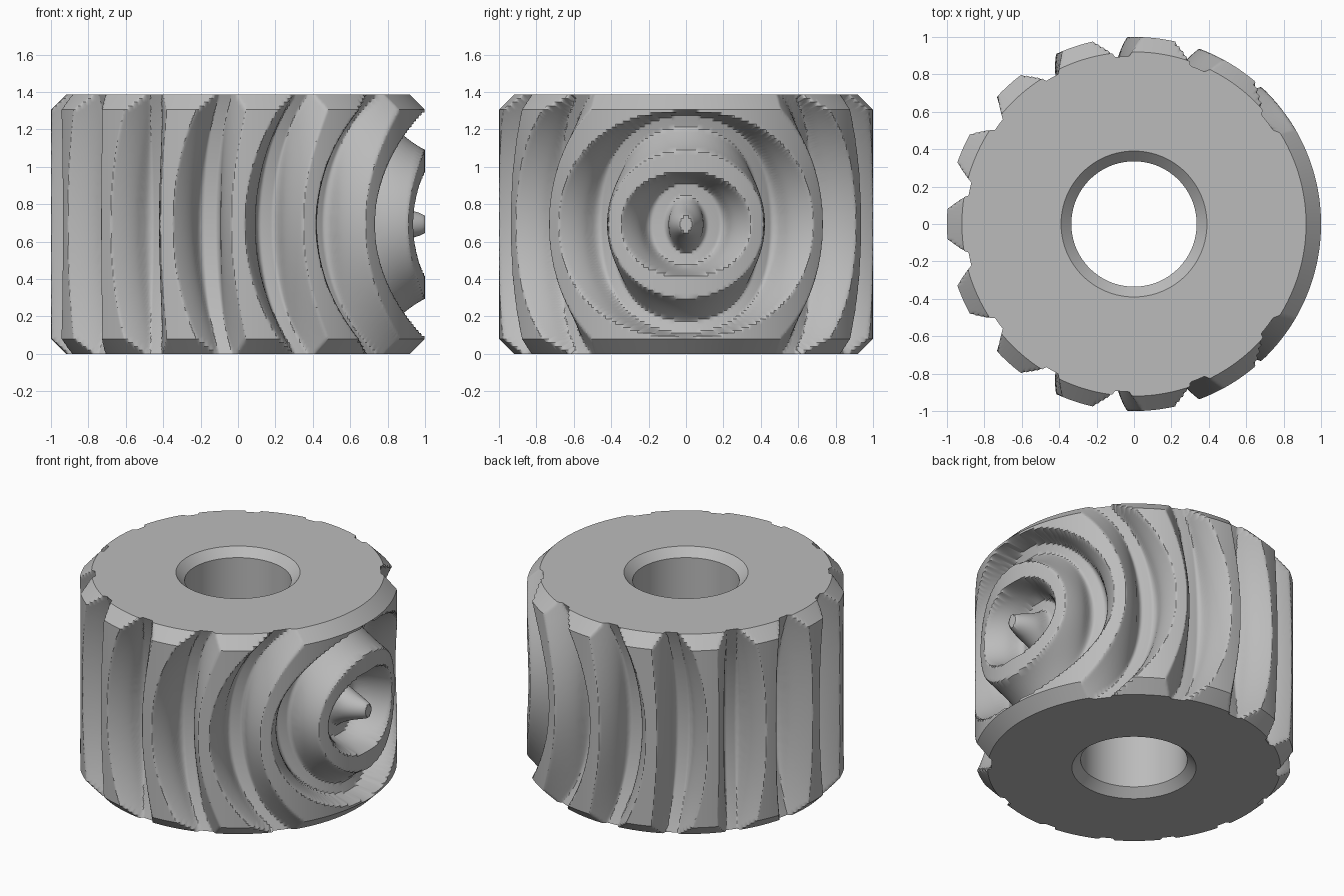
import bpy
import bmesh
from math import sin, cos, tan, acos, sqrt, pi, radians

if "Cube" in bpy.data.objects:
    bpy.data.objects.remove(bpy.data.objects["Cube"])

# Gear proportions: a 16-tooth drum rolled against a 32-tooth ball
TEETH = 16
MODULE = 1 / (TEETH / 2 + 1)
HALF_H = 0.693
CHAMFER = 0.08
BORE, BORE_RIM = 0.335, 0.39
BALL_PITCH = MODULE * TEETH
DIST = BALL_PITCH * 1.5
BALL_TIP = 1.9
BALL_ROOT = BALL_PITCH - 1.25 * MODULE
BALL_BASE = BALL_PITCH * cos(radians(20))
STEP = pi / TEETH
COLS, ROWS, RIM_ROWS = 960, 40, 4


def involute(angle):
    return tan(angle) - angle


def half_width(rho):
    """Half the angle of a ball tooth at radius rho."""
    flank = involute(acos(min(1, BALL_BASE / rho)))
    return STEP / 4 + involute(radians(20)) - flank


SAMPLES = 400
SPAN = BALL_TIP - BALL_ROOT
WIDTHS = [half_width(BALL_ROOT + SPAN * i / SAMPLES) for i in range(SAMPLES + 1)]
TIP2, ROOT2 = BALL_TIP ** 2, BALL_ROOT ** 2


def in_ball(r, h2, roll):
    """True if the rolled ball covers the point."""
    ca, sa, cx, cy = roll
    x, y = r * ca - DIST, r * sa
    d2 = x * x + y * y + h2
    if d2 >= TIP2:
        return False
    if d2 <= ROOT2:
        return True
    rho = sqrt(d2)
    psi = acos(max(-1, min(1, (x * cx + y * cy) / rho)))
    off = abs(psi % STEP - STEP / 2)
    return off < WIDTHS[int((rho - BALL_ROOT) / SPAN * SAMPLES)]


OFFSETS = [radians(0.8 * k) for k in range(-40, 41)]
OFFSETS.sort(key=abs)


def carved_radius(h, rolls):
    """Radius left after the ball has rolled past."""
    r, h2 = 1.0, h * h
    for _ in range(2):
        for roll in rolls:
            if not in_ball(r, h2, roll):
                continue
            low = r
            while in_ball(low, h2, roll):
                low -= 0.012
            high = low + 0.012
            for _ in range(6):
                mid = (low + high) / 2
                if in_ball(mid, h2, roll):
                    high = mid
                else:
                    low = mid
            r = low
    return r


# Radii for one quarter of the drum; the rest is mirrored
rim = HALF_H - CHAMFER
heights = [rim * j / ROWS for j in range(ROWS + 1)]
heights += [rim + CHAMFER * j / RIM_ROWS for j in range(1, RIM_ROWS + 1)]
quarter = []
for i in range(COLS // 2 + 1):
    theta = 2 * pi * i / COLS
    rolls = [(cos(a), sin(a), cos((theta - a) / 2), sin((theta - a) / 2))
             for a in OFFSETS]
    quarter.append([min(carved_radius(h, rolls), 1 - max(0, h - rim))
                    for h in heights])

# Toothed drum, closed by flat ends and a chamfered bore
bm = bmesh.new()


def ring(radius_at, z):
    return [bm.verts.new((radius_at(i) * cos(2 * pi * i / COLS),
                          radius_at(i) * sin(2 * pi * i / COLS), z))
            for i in range(COLS)]


last = len(heights) - 1
rings = []
for j in range(-last, last + 1):
    sign = 1 if j >= 0 else -1
    rings.append(ring(lambda i: quarter[min(i, COLS - i)][abs(j)],
                      HALF_H + sign * heights[abs(j)]))
depth = BORE_RIM - BORE
top = 2 * HALF_H
for radius, z in ((BORE_RIM, top), (BORE, top - depth),
                  (BORE, depth), (BORE_RIM, 0)):
    rings.append(ring(lambda i: radius, z))
for a, b in zip(rings, rings[1:] + rings[:1]):
    for i in range(COLS):
        k = (i + 1) % COLS
        bm.faces.new((a[i], a[k], b[k], b[i]))
bmesh.ops.recalc_face_normals(bm, faces=bm.faces)

mesh = bpy.data.meshes.new("gear_drum")
bm.to_mesh(mesh)
bm.free()
gear = bpy.data.objects.new("gear_drum", mesh)
bpy.context.collection.objects.link(gear)

# Plain grey metal
grey = bpy.data.materials.new("plain_grey")
grey.use_nodes = True
colour = (0.5, 0.5, 0.5, 1)
grey.diffuse_color = colour
grey.node_tree.nodes["Principled BSDF"].inputs["Base Color"].default_value = colour
mesh.materials.append(grey)

# Smooth flanks with crisp tooth edges
bpy.ops.object.select_all(action="DESELECT")
gear.select_set(True)
bpy.context.view_layer.objects.active = gear
bpy.ops.object.shade_smooth_by_angle(angle=radians(30))
